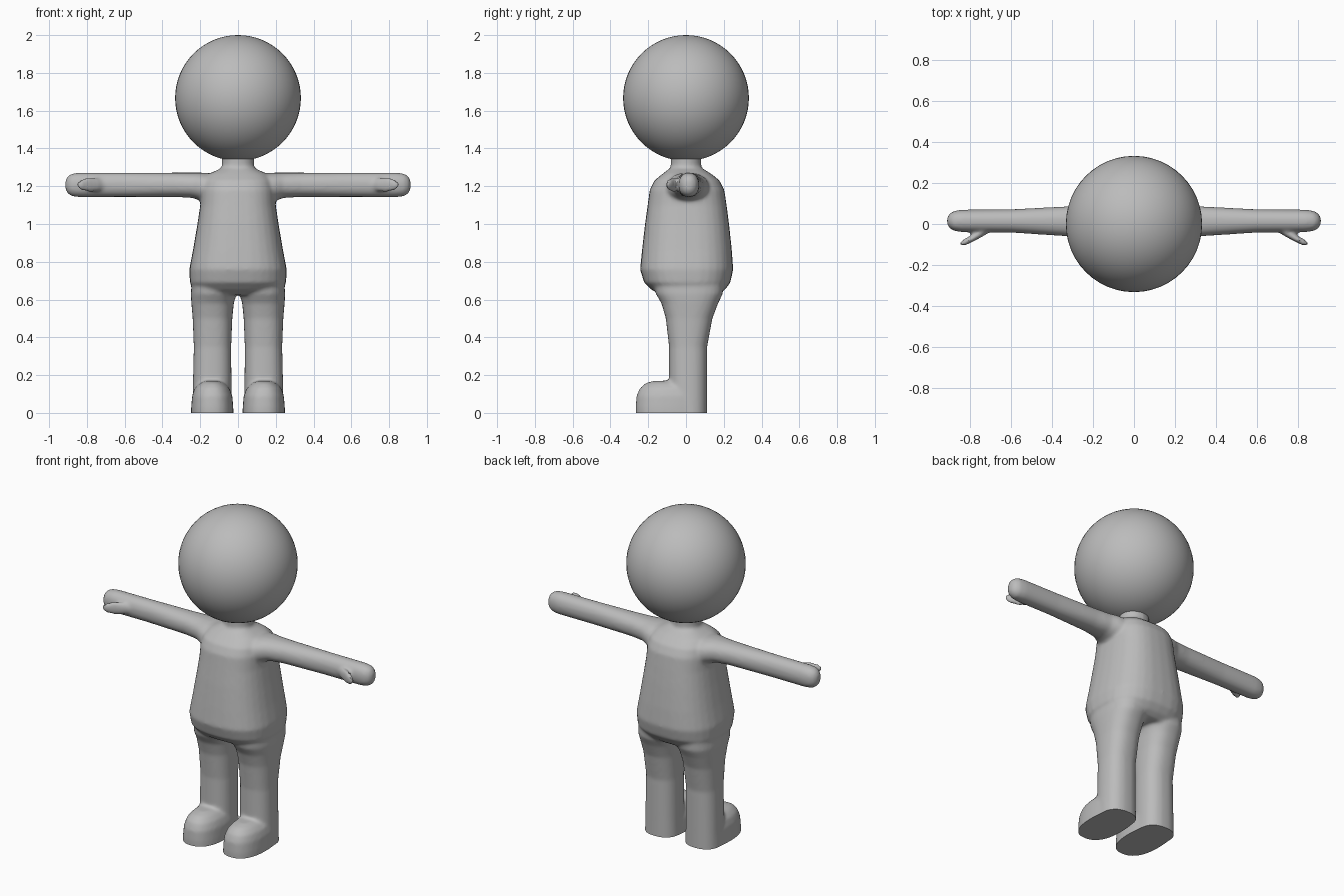
import bpy, bmesh, math

if "Cube" in bpy.data.objects:
    bpy.data.objects.remove(bpy.data.objects["Cube"])

grey = bpy.data.materials.new("plain grey")
grey.diffuse_color = (0.5, 0.5, 0.5, 1)
grey.use_nodes = True
grey.node_tree.nodes["Principled BSDF"].inputs["Base Color"].default_value = grey.diffuse_color


def loft(bm, rings, axis="z", power=2.4, side=1, n=32):
    """Skin rounded-square rings (t, a0, a1, b0, b1) along an axis, with capped ends."""
    loops = []
    for t, a0, a1, b0, b1 in rings:
        loop = []
        for i in range(n):
            c, s = math.cos(2 * math.pi * i / n), math.sin(2 * math.pi * i / n)
            a = (a0 + a1) / 2 + (a1 - a0) / 2 * math.copysign(abs(c) ** (2 / power), c)
            b = (b0 + b1) / 2 + (b1 - b0) / 2 * math.copysign(abs(s) ** (2 / power), s)
            x, y, z = (a, b, t) if axis == "z" else (t, a, b)
            loop.append(bm.verts.new((x * side, y, z)))
        loops.append(loop)
    faces = [bm.faces.new(loops[0]), bm.faces.new(loops[-1])]
    for p, q in zip(loops, loops[1:]):
        for i in range(n):
            j = (i + 1) % n
            faces.append(bm.faces.new((p[i], p[j], q[j], q[i])))
    bmesh.ops.recalc_face_normals(bm, faces=faces)


bm = bmesh.new()

# torso
loft(bm, [(0.625, -0.20, 0.20, -0.13, 0.17), (0.65, -0.235, 0.235, -0.18, 0.205),
          (0.69, -0.255, 0.255, -0.222, 0.235), (0.76, -0.258, 0.258, -0.243, 0.25),
          (0.87, -0.237, 0.237, -0.232, 0.242), (1.0, -0.215, 0.215, -0.217, 0.228),
          (1.1, -0.2, 0.2, -0.203, 0.215), (1.18, -0.196, 0.196, -0.192, 0.203),
          (1.23, -0.185, 0.185, -0.168, 0.178), (1.265, -0.155, 0.155, -0.125, 0.135),
          (1.295, -0.09, 0.09, -0.085, 0.085)], power=2.6)
# neck
loft(bm, [(1.2, -0.085, 0.085, -0.08, 0.08), (1.42, -0.085, 0.085, -0.08, 0.08)], power=2)

for side in (1, -1):
    # legs
    loft(bm, [(-0.05, 0.03, 0.245, -0.10, 0.112), (0.1, 0.034, 0.24, -0.09, 0.112),
              (0.35, 0.036, 0.234, -0.09, 0.112), (0.5, 0.03, 0.24, -0.107, 0.14),
              (0.58, 0.022, 0.247, -0.13, 0.17), (0.63, 0.01, 0.25, -0.16, 0.195),
              (0.75, 0.01, 0.24, -0.18, 0.2)], side=side)
    # feet
    loft(bm, [(-0.05, 0.022, 0.25, -0.265, 0.112), (0.03, 0.025, 0.248, -0.267, 0.112),
              (0.09, 0.03, 0.243, -0.262, 0.112), (0.13, 0.045, 0.23, -0.245, 0.105),
              (0.157, 0.07, 0.205, -0.215, 0.09), (0.17, 0.1, 0.175, -0.17, 0.06)],
         side=side)
    # arms with rounded hands
    loft(bm, [(0.08, -0.12, 0.13, 1.11, 1.265), (0.19, -0.10, 0.12, 1.12, 1.272),
              (0.24, -0.075, 0.098, 1.138, 1.272), (0.33, -0.06, 0.086, 1.143, 1.272),
              (0.6, -0.042, 0.072, 1.143, 1.272), (0.84, -0.04, 0.07, 1.142, 1.272),
              (0.88, -0.034, 0.064, 1.147, 1.267), (0.903, -0.02, 0.05, 1.162, 1.252),
              (0.914, 0.0, 0.03, 1.185, 1.23)], axis="x", power=2.2, side=side)
    # thumbs
    loft(bm, [(0.69, -0.03, 0.0, 1.19, 1.225), (0.74, -0.062, -0.02, 1.172, 1.243),
              (0.79, -0.088, -0.052, 1.168, 1.248), (0.83, -0.107, -0.073, 1.178, 1.238),
              (0.85, -0.107, -0.088, 1.195, 1.222)], axis="x", power=2, side=side)

mesh = bpy.data.meshes.new("body")
bm.to_mesh(mesh)
bm.free()
body = bpy.data.objects.new("body", mesh)
bpy.context.collection.objects.link(body)

# fuse the parts into one soft skin
remesh = body.modifiers.new("fuse", "REMESH")
remesh.mode = "VOXEL"
remesh.voxel_size = 0.01
smooth = body.modifiers.new("soften", "SMOOTH")
smooth.factor = 0.5
smooth.iterations = 8
graph = bpy.context.evaluated_depsgraph_get()
skin = bpy.data.meshes.new_from_object(body.evaluated_get(graph))
body.modifiers.clear()

# flat soles
bm = bmesh.new()
bm.from_mesh(skin)
cut = bmesh.ops.bisect_plane(bm, geom=bm.verts[:] + bm.edges[:] + bm.faces[:],
                             plane_co=(0, 0, 0), plane_no=(0, 0, -1), clear_outer=True)
rim = [e for e in cut["geom_cut"] if isinstance(e, bmesh.types.BMEdge)]
bmesh.ops.holes_fill(bm, edges=rim, sides=0)
bmesh.ops.recalc_face_normals(bm, faces=bm.faces[:])
bm.to_mesh(skin)
bm.free()
body.data = skin

# head
bpy.ops.mesh.primitive_uv_sphere_add(segments=48, ring_count=32, radius=0.333,
                                     location=(0, 0, 1.667))
head = bpy.context.object
head.name = "head"

for ob in (body, head):
    ob.data.materials.clear()
    ob.data.materials.append(grey)
    bpy.ops.object.select_all(action="DESELECT")
    ob.select_set(True)
    bpy.context.view_layer.objects.active = ob
    bpy.ops.object.shade_smooth_by_angle(angle=math.radians(40))
